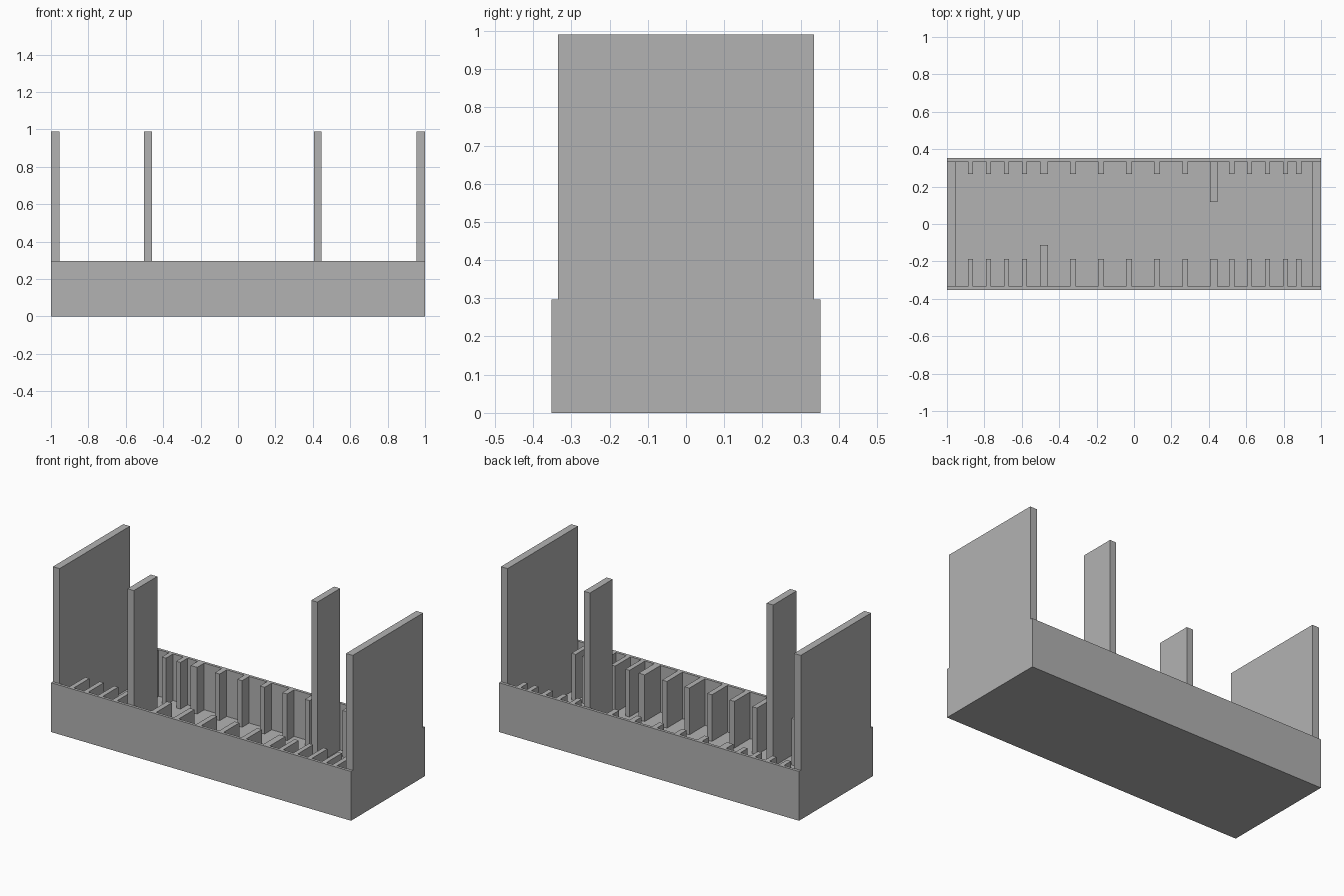
import bpy, bmesh
from mathutils import Vector

if "Cube" in bpy.data.objects:
    bpy.data.objects.remove(bpy.data.objects["Cube"])

grey = bpy.data.materials.new("plain_grey")
grey.diffuse_color = (0.448, 0.448, 0.448, 1)
grey.use_nodes = True
grey.node_tree.nodes["Principled BSDF"].inputs["Base Color"].default_value = grey.diffuse_color

HALF_L, HALF_W, INNER_W = 1.0, 0.352, 0.335
TRAY_H, TALL_H, FLOOR_T = 0.297, 0.99, 0.016
END_X = 0.955          # inner face of the end panels


def box(name, x, y, z):
    """Box object spanning the given (min, max) ranges."""
    bm = bmesh.new()
    bmesh.ops.create_cube(bm, size=1)
    size = Vector((x[1] - x[0], y[1] - y[0], z[1] - z[0]))
    centre = Vector((sum(x), sum(y), sum(z))) / 2
    bmesh.ops.scale(bm, vec=size, verts=bm.verts)
    bmesh.ops.translate(bm, vec=centre, verts=bm.verts)
    mesh = bpy.data.meshes.new(name)
    bm.to_mesh(mesh)
    bm.free()
    mesh.materials.append(grey)
    obj = bpy.data.objects.new(name, mesh)
    bpy.context.collection.objects.link(obj)
    return obj


# Tray: floor and two long walls
box("tray_floor", (-END_X, END_X), (-INNER_W, INNER_W), (0, FLOOR_T))
box("front_wall", (-HALF_L, HALF_L), (-HALF_W, -INNER_W), (0, TRAY_H))
box("back_wall", (-HALF_L, HALF_L), (INNER_W, HALF_W), (0, TRAY_H))

# Tall end panels
box("left_end_panel", (-HALF_L, -END_X), (-INNER_W, INNER_W), (0, TALL_H))
box("right_end_panel", (END_X, HALF_L), (-INNER_W, INNER_W), (0, TALL_H))

# Divider fins in facing pairs: (left edge x, thickness)
narrow_left = [(-0.888 + 0.0963 * i, 0.028) for i in range(4)]
middle = [(-0.342 + 0.15 * i, 0.032) for i in range(5)]
narrow_right = [(x, 0.028) for x in (0.508, 0.604, 0.70, 0.796, 0.867)]
LEFT_POST, RIGHT_POST = (-0.503, 0.043), (0.406, 0.041)
fins = narrow_left + [LEFT_POST] + middle + [RIGHT_POST] + narrow_right

for i, (x, t) in enumerate(fins, 1):
    span = (x, x + t)
    # One tall post stands on each side in place of a fin
    if (x, t) == LEFT_POST:
        box("front_tall_post", span, (-INNER_W, -0.112), (FLOOR_T, TALL_H))
    else:
        box(f"front_fin_{i}", span, (-INNER_W, -0.187), (FLOOR_T, TRAY_H))
    if (x, t) == RIGHT_POST:
        box("back_tall_post", span, (0.118, INNER_W), (FLOOR_T, TALL_H))
    else:
        box(f"back_fin_{i}", span, (0.268, INNER_W), (FLOOR_T, TRAY_H))
